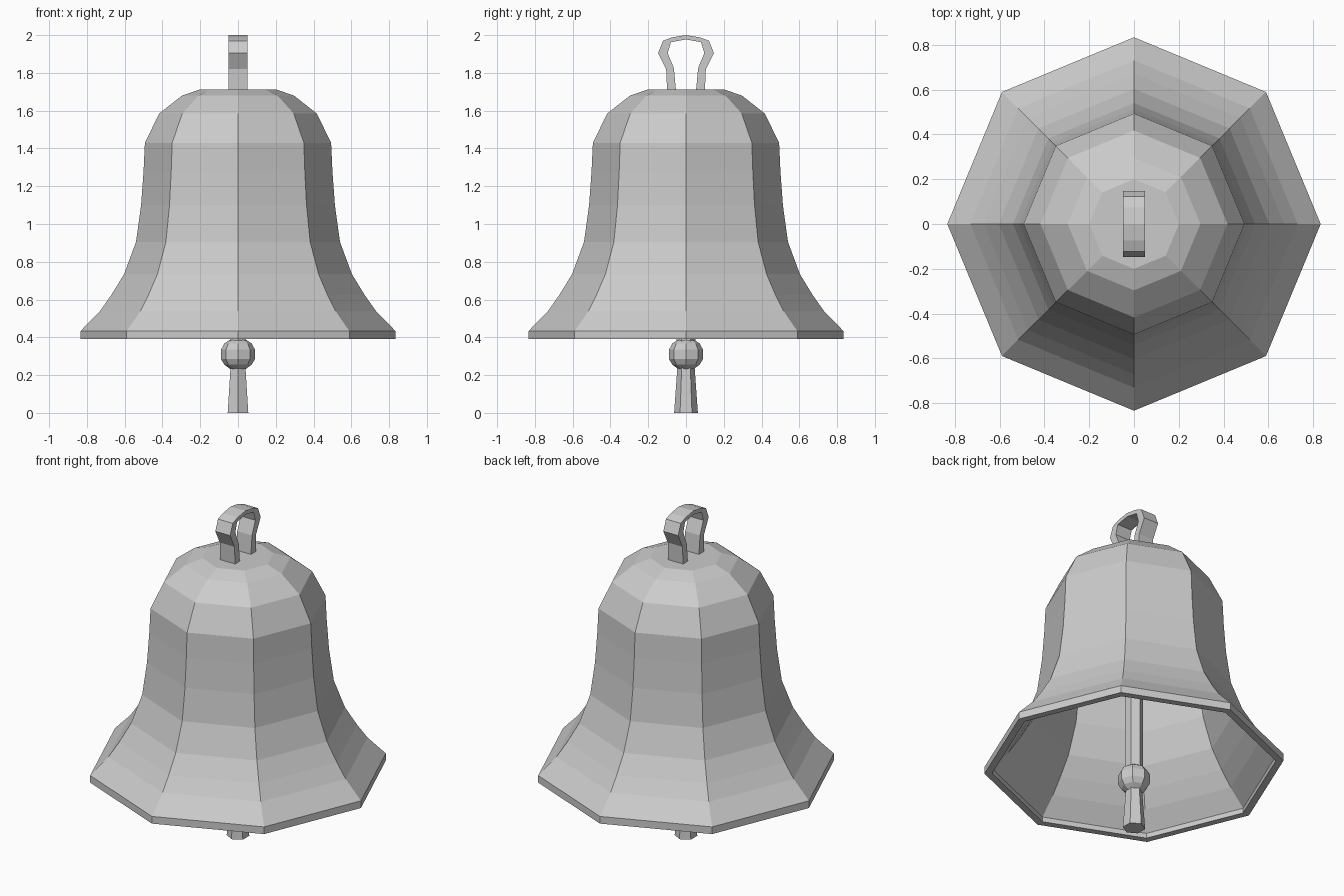
import bpy, math

if "Cube" in bpy.data.objects:
    bpy.data.objects.remove(bpy.data.objects["Cube"])


def make_object(name, verts, faces):
    mesh = bpy.data.meshes.new(name)
    mesh.from_pydata(verts, [], faces)
    mesh.update()
    obj = bpy.data.objects.new(name, mesh)
    bpy.context.collection.objects.link(obj)
    return obj


def lathe(name, profile, sides, turn=0.0):
    """Spin an (r, z) profile around z; both ends are capped with a flat polygon."""
    verts = [(r * math.cos(turn + math.tau * i / sides),
              r * math.sin(turn + math.tau * i / sides), z)
             for r, z in profile for i in range(sides)]
    faces = []
    for k in range(len(profile) - 1):
        for i in range(sides):
            j = (i + 1) % sides
            faces.append((k * sides + i, k * sides + j,
                          (k + 1) * sides + j, (k + 1) * sides + i))
    last = (len(profile) - 1) * sides
    faces.append(tuple(reversed(range(sides))))
    faces.append(tuple(range(last, last + sides)))
    return make_object(name, verts, faces)


# Bell shell: inside from the crown down to the lip, then outside back up
inner = [(0.18, 1.675), (0.27, 1.645), (0.385, 1.56), (0.45, 1.42), (0.46, 1.28),
         (0.473, 1.10), (0.50, 0.90), (0.565, 0.72), (0.635, 0.61), (0.70, 0.52),
         (0.79, 0.42), (0.79, 0.39)]
outer = [(0.833, 0.39), (0.833, 0.434), (0.73, 0.54), (0.67, 0.625), (0.603, 0.735),
         (0.54, 0.905), (0.513, 1.10), (0.50, 1.28), (0.493, 1.43), (0.417, 1.585),
         (0.296, 1.68), (0.20, 1.713)]
lathe("bell_shell", inner + outer, 8)

# Clapper: hanging rod, ball and flared tip
lathe("clapper_rod", [(0.05, 0.36), (0.05, 1.68)], 6, math.pi / 2)
lathe("clapper_ball", [(0.038, 0.23), (0.072, 0.255), (0.09, 0.285), (0.09, 0.335),
                       (0.072, 0.368), (0.038, 0.39)], 8)
lathe("clapper_tip", [(0.063, 0.0), (0.045, 0.25)], 6, math.pi / 2)

# Hanging loop: half a strip outline in (y, z), mirrored and extruded along x
out_half = [(0.10, 1.705), (0.105, 1.82), (0.148, 1.905), (0.122, 1.97), (0.074, 1.988)]
in_half = [(0.053, 1.705), (0.064, 1.825), (0.097, 1.905), (0.08, 1.962), (0.055, 1.967)]
out_path = out_half + [(0, 2.0)] + [(-y, z) for y, z in reversed(out_half)]
in_path = in_half + [(0, 1.977)] + [(-y, z) for y, z in reversed(in_half)]
n = len(out_path)
verts = []
for (yo, zo), (yi, zi) in zip(out_path, in_path):
    verts += [(-0.05, yo, zo), (0.05, yo, zo), (0.05, yi, zi), (-0.05, yi, zi)]
faces = [(4 * k + c, 4 * k + 4 + c, 4 * k + 4 + (c + 1) % 4, 4 * k + (c + 1) % 4)
         for k in range(n - 1) for c in range(4)]
faces += [(0, 1, 2, 3), tuple(4 * n - 1 - c for c in range(4))]
make_object("hanging_loop", verts, faces)
